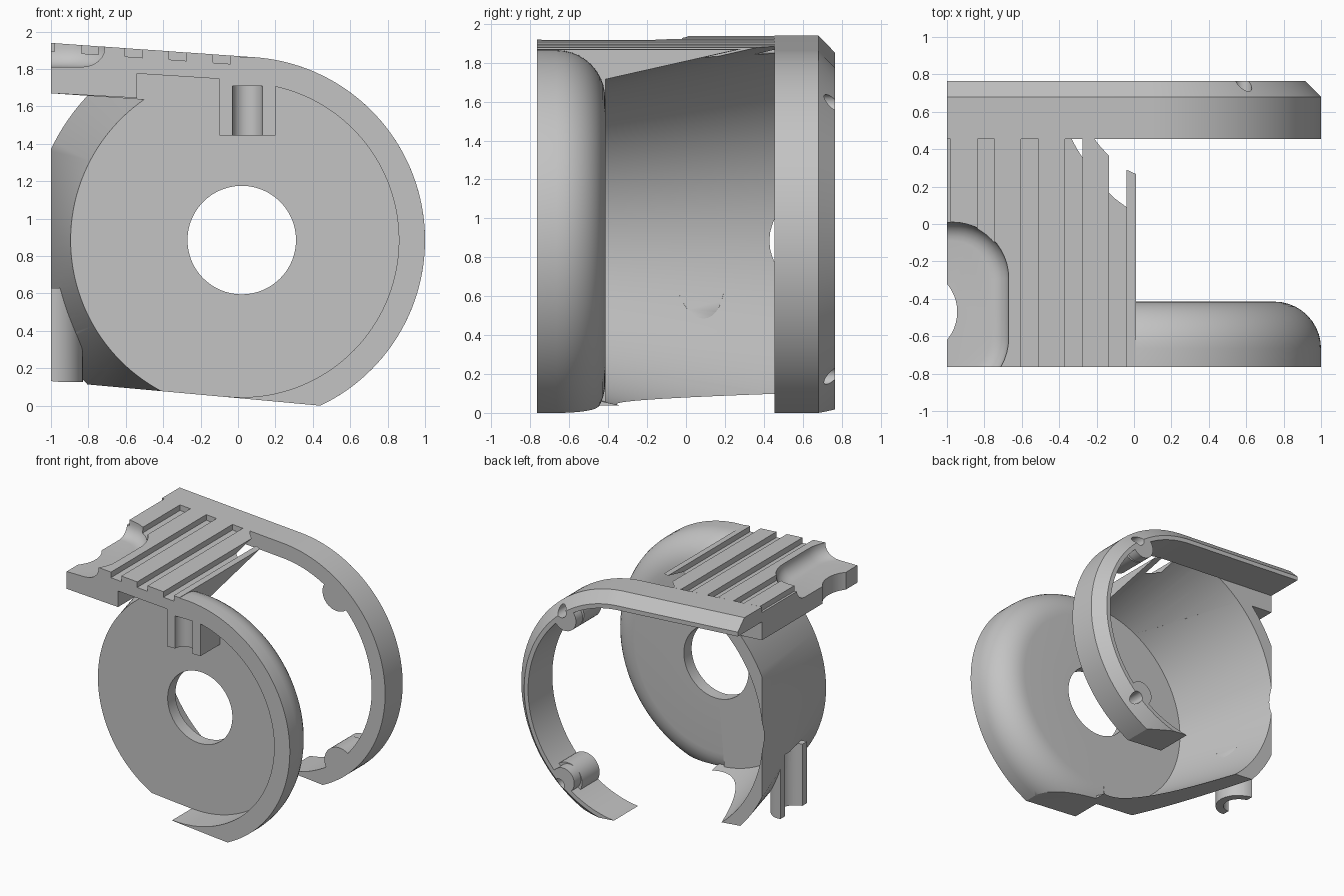
import bpy, bmesh
from math import radians, sin, cos, pi
from mathutils import Matrix, Vector

if "Cube" in bpy.data.objects:
    bpy.data.objects.remove(bpy.data.objects["Cube"], do_unlink=True)

grey = bpy.data.materials.new("plain_grey")
grey.use_nodes = True
grey.diffuse_color = (0.55, 0.55, 0.55, 1)
grey.node_tree.nodes["Principled BSDF"].inputs["Base Color"].default_value = (0.55, 0.55, 0.55, 1)

CX, CZ = 0.02, 0.885          # main axis, running along y
FRONT, BACK, RIM = -0.765, 0.765, 0.455
DISC_F, DISC_B = -0.515, -0.415


def top(x):
    return 1.869 - 0.07 * x


def floor(x):
    return 0.04 - 0.091 * x


def finish(bm, name):
    bmesh.ops.recalc_face_normals(bm, faces=bm.faces)
    me = bpy.data.meshes.new(name)
    bm.to_mesh(me)
    bm.free()
    me.materials.append(grey)
    ob = bpy.data.objects.new(name, me)
    bpy.context.collection.objects.link(ob)
    return ob


def loft(name, rings, closed=False):
    """Skin a list of equal closed sections."""
    bm = bmesh.new()
    loops = [[bm.verts.new(p) for p in ring] for ring in rings]
    n = len(loops[0])
    pairs = list(zip(loops, loops[1:]))
    if closed:
        pairs.append((loops[-1], loops[0]))
    else:
        bm.faces.new(loops[0])
        bm.faces.new(loops[-1])
    for a, b in pairs:
        for i in range(n):
            j = (i + 1) % n
            bm.faces.new((a[i], a[j], b[j], b[i]))
    return finish(bm, name)


def prism(name, outline, y0, y1):
    return loft(name, [[(x, y, z) for x, z in outline] for y in (y0, y1)])


def sweep(name, section, a0, a1, run=0.0):
    """Turn an (r, y) section about the main axis, then optionally run straight on."""
    steps = max(8, int((a1 - a0) / 2.5))
    stations = [(radians(a0 + (a1 - a0) * i / steps), 0) for i in range(steps + 1)]
    if run:
        stations.append((radians(a1), run))
    return loft(name, [[(CX + r * cos(a) - s * sin(a), y, CZ + r * sin(a) + s * cos(a))
                        for r, y in section] for a, s in stations])


def cone(name, x, z, y0, y1, r0, r1, seg=96):
    """Round bar along y."""
    bm = bmesh.new()
    m = Matrix.Translation((x, (y0 + y1) / 2, z)) @ Matrix.Rotation(-pi / 2, 4, 'X')
    bmesh.ops.create_cone(bm, cap_ends=True, segments=seg, radius1=r0, radius2=r1,
                          depth=y1 - y0, matrix=m)
    return finish(bm, name)


def post(name, x, y, z0, z1, r, seg=48):
    """Round bar along z."""
    bm = bmesh.new()
    bmesh.ops.create_cone(bm, cap_ends=True, segments=seg, radius1=r, radius2=r, depth=z1 - z0,
                          matrix=Matrix.Translation((x, y, (z0 + z1) / 2)))
    return finish(bm, name)


def combine(ob, tool, op='DIFFERENCE', keep=False):
    mod = ob.modifiers.new("cut", 'BOOLEAN')
    mod.operation, mod.object, mod.solver = op, tool, 'EXACT'
    bpy.ops.object.select_all(action='DESELECT')
    bpy.context.view_layer.objects.active = ob
    ob.select_set(True)
    bpy.ops.object.modifier_apply(modifier=mod.name)
    if not keep:
        bpy.data.objects.remove(tool, do_unlink=True)


def clip(ob, x0=-1.0, x1=1.3, drop=-0.5):
    """Keep only what lies between the sloping bottom cut, the top and two x limits."""
    box = prism("clip_helper", [(x0, floor(x0)), (x1, floor(x1)),
                                (x1, top(x1) - drop), (x0, top(x0) - drop)], -1, 1)
    combine(ob, box, 'INTERSECT')


# front cup: pierced disc with a deep rim, rounded at the back
fillet = [(0.73 + 0.25 * sin(t * pi / 20), -0.665 + 0.25 * cos(t * pi / 20)) for t in range(11)]
cup = sweep("front_cup", [(0.29, DISC_B)] + fillet + [(0.98, FRONT), (0.84, FRONT),
                                                       (0.84, DISC_F), (0.29, DISC_F)], -95, 92)
clip(cup)
half_disc = sweep("front_disc_half", [(0.29, DISC_B), (0.915, DISC_B),
                                      (0.915, DISC_F), (0.29, DISC_F)], 92, 265)
clip(half_disc)

# flaring side wall, flattened at the outer side
wall = sweep("side_wall", [(0.83, DISC_B), (1.026, RIM), (1.13, RIM),
                           (0.915, DISC_F), (0.81, DISC_F)], 75, 290)
clip(wall, x1=0.01, drop=0.15)

# half-round screw post on the wall
screw_post = post("wall_screw_post", -1, 0.05, 0.125, 0.63, 0.17)
clip(screw_post)
inner = cone("bore_helper", CX, CZ, DISC_B, 0.9, 0.83, 1.126)
combine(screw_post, inner, keep=True)
for part in (screw_post, wall):
    combine(part, post("groove_helper", -1, 0.05, -0.2, 0.63, 0.11))

# top plate: thin front strip with a thick end, and a solid rear block
strip = prism("top_plate_front", [(-1, 1.67), (-0.54, 1.645), (-0.54, 1.775), (0.01, 1.74),
                                  (0.01, top(0.01)), (-1, top(-1))], FRONT, DISC_F)
block = prism("top_plate_rear", [(-1, 1.67), (0.01, 1.6), (0.01, top(0.01)), (-1, top(-1))],
              DISC_F, RIM)
combine(block, inner)

# rounded finger pit used to carve the plate
bm = bmesh.new()
bmesh.ops.create_cube(bm, size=1, matrix=Matrix.Translation((-1.07, -0.45, 2.11))
                      @ Matrix.Diagonal((0.8, 0.92, 0.6, 1)))
upright = [e for e in bm.edges if abs(e.verts[0].co.z - e.verts[1].co.z) > 0.1]
bmesh.ops.bevel(bm, geom=upright, offset=0.3, segments=12, profile=0.5, affect='EDGES')
low = [e for e in bm.edges if max(v.co.z for v in e.verts) < 1.9]
bmesh.ops.bevel(bm, geom=low, offset=0.1, segments=6, profile=0.5, affect='EDGES')
pit = finish(bm, "pit_helper")

for part in (strip, block):
    combine(part, pit, keep=True)
    combine(part, post("hole_helper", -1.177, -0.47, 1, 2.5, 0.232))
    for i in range(5):
        x1 = -0.04 - 0.235 * i
        x0 = x1 - 0.093
        combine(part, prism("slot_helper", [(x0, top(x0) - 0.045), (x1, top(x1) - 0.045),
                                            (x1, 2.2), (x0, 2.2)], -1, 0.7))
bpy.data.objects.remove(pit, do_unlink=True)

# grooved tab hanging inside the front rim
tab = prism("front_tab", [(-0.1, 1.445), (0.2, 1.445), (0.2, 1.72), (0.05, 1.76), (-0.1, 1.76)],
            FRONT, DISC_F)
combine(tab, post("groove_helper", 0.05, FRONT, 1.3, 1.71, 0.08))

# back ring with a chamfered outer edge, running on into a straight bar
ring = sweep("back_ring", [(0.86, RIM), (0.98, RIM), (0.98, 0.68), (0.895, BACK), (0.86, BACK)],
             -95, 86, run=1.3)
clip(ring)

# screw bosses inside the ring, with blind holes from the back
for name, a in (("upper", radians(51.4)), ("lower", radians(-50))):
    boss = cone(name + "_ring_boss", CX + 0.88 * cos(a), CZ + 0.88 * sin(a), RIM, BACK, 0.13, 0.13, 40)
    combine(boss, cone("trim_helper", CX, CZ, 0.3, 0.68, 0.978, 0.978), 'INTERSECT', True)
    trim = bpy.data.objects["trim_helper"]
    bpy.data.objects.remove(trim, do_unlink=True)
    tip = cone(name + "_ring_boss_tip", CX + 0.85 * cos(a), CZ + 0.85 * sin(a), 0.68, BACK, 0.1, 0.1, 40)
    combine(tip, cone("trim_helper", CX, CZ, 0.68, BACK, 0.978, 0.893), 'INTERSECT')
    for part in (boss, tip, ring):
        combine(part, cone("hole_helper", CX + 0.905 * cos(a), CZ + 0.905 * sin(a),
                           0.58, 0.9, 0.045, 0.045, 32))

# smooth round surfaces, keep edges crisp
bpy.ops.object.select_all(action='DESELECT')
for ob in bpy.context.scene.objects:
    if ob.type == 'MESH':
        ob.select_set(True)
        bpy.context.view_layer.objects.active = ob
bpy.ops.object.shade_smooth_by_angle(angle=radians(30))
